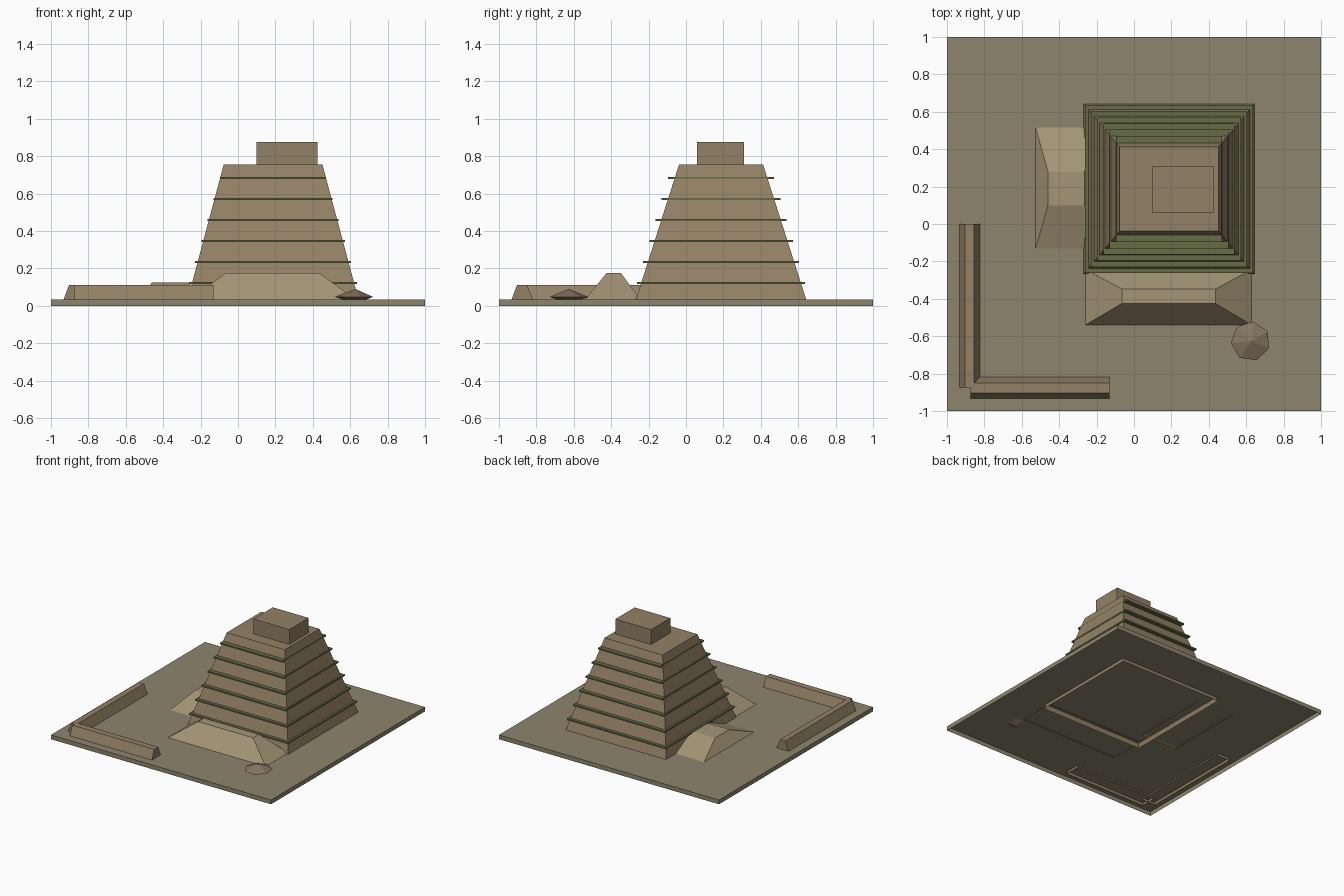
import bpy, bmesh, math

if "Cube" in bpy.data.objects:
    bpy.data.objects.remove(bpy.data.objects["Cube"])

def material(name, rgb):
    m = bpy.data.materials.new(name)
    m.diffuse_color = (*rgb, 1)
    m.use_nodes = True
    m.node_tree.nodes["Principled BSDF"].inputs["Base Color"].default_value = m.diffuse_color
    return m

earth = material("earth", (0.27, 0.235, 0.155))
stone = material("stone", (0.29, 0.22, 0.13))
sand = material("sand", (0.37, 0.30, 0.18))
moss = material("moss", (0.13, 0.15, 0.06))
rock = material("rock", (0.24, 0.18, 0.12))

def finish(name, bm, mat):
    bmesh.ops.recalc_face_normals(bm, faces=bm.faces)
    me = bpy.data.meshes.new(name)
    bm.to_mesh(me)
    bm.free()
    me.materials.append(mat)
    ob = bpy.data.objects.new(name, me)
    bpy.context.collection.objects.link(ob)
    return ob

def frustum(name, low, high, z0, z1, mat, closed=True):
    """Block between two rectangles (x0, x1, y0, y1); optionally open underneath."""
    bm = bmesh.new()
    rings = []
    for (x0, x1, y0, y1), z in ((low, z0), (high, z1)):
        rings.append([bm.verts.new((x, y, z)) for x, y in
                      ((x0, y0), (x1, y0), (x1, y1), (x0, y1))])
    a, b = rings
    for i in range(4):
        j = (i + 1) % 4
        bm.faces.new((a[i], a[j], b[j], b[i]))
    bm.faces.new(b)
    if closed:
        bm.faces.new(a[::-1])
    bmesh.ops.recalc_face_normals(bm, faces=bm.faces)
    # open shells still need their top facing up
    top = max(bm.faces, key=lambda f: f.calc_center_median().z)
    if top.normal.z < 0:
        bmesh.ops.reverse_faces(bm, faces=bm.faces)
    return finish(name, bm, mat)

def around(hx, hy, c=0.1875):
    return (c - hx, c + hx, c - hy, c + hy)

# Ground plate, hollow underneath
frustum("ground", (-1, 1, -1, 1), (-1, 1, -1, 1), 0, 0.035, earth, False)

# Tapered tower and the block on its roof
frustum("tower", around(0.466, 0.466), around(0.264, 0.225), 0, 0.755, stone, False)
roof = (0.10, 0.425, 0.06, 0.31)
frustum("roof_block", roof, roof, 0.745, 0.877, stone)

# Mossy ledges
for i in range(6):
    h = 0.45 - 0.0332 * i
    z = 0.122 + 0.1122 * i
    frustum(f"ledge_{i + 1}", around(h, h), around(h, h), z - 0.006, z + 0.006, moss)

# Debris mounds against the front and left
frustum("front_mound", (-0.265, 0.635, -0.543, -0.24),
        (-0.065, 0.435, -0.425, -0.348), 0.03, 0.175, sand, False)
frustum("left_mound", (-0.53, -0.20, -0.145, 0.53),
        (-0.46, -0.265, 0.10, 0.28), 0.03, 0.125, sand, False)

# Low boundary walls
frustum("front_wall", (-0.875, -0.13, -0.94, -0.81),
        (-0.875, -0.13, -0.903, -0.85), 0.015, 0.112, stone, False)
frustum("left_wall", (-0.94, -0.815, -0.875, 0.0),
        (-0.903, -0.855, -0.875, 0.0), 0.015, 0.112, stone, False)

# Seven-sided boulder
bm = bmesh.new()
ring = [bm.verts.new((0.623 + 0.106 * math.cos(t), -0.627 + 0.106 * math.sin(t), 0.048))
        for t in (math.radians(90 - 8 + 360 * k / 7) for k in range(7))]
for z in (0.09, 0.01):
    tip = bm.verts.new((0.628, -0.627, z))
    for k in range(7):
        bm.faces.new((ring[k], ring[(k + 1) % 7], tip))
finish("boulder", bm, rock)
